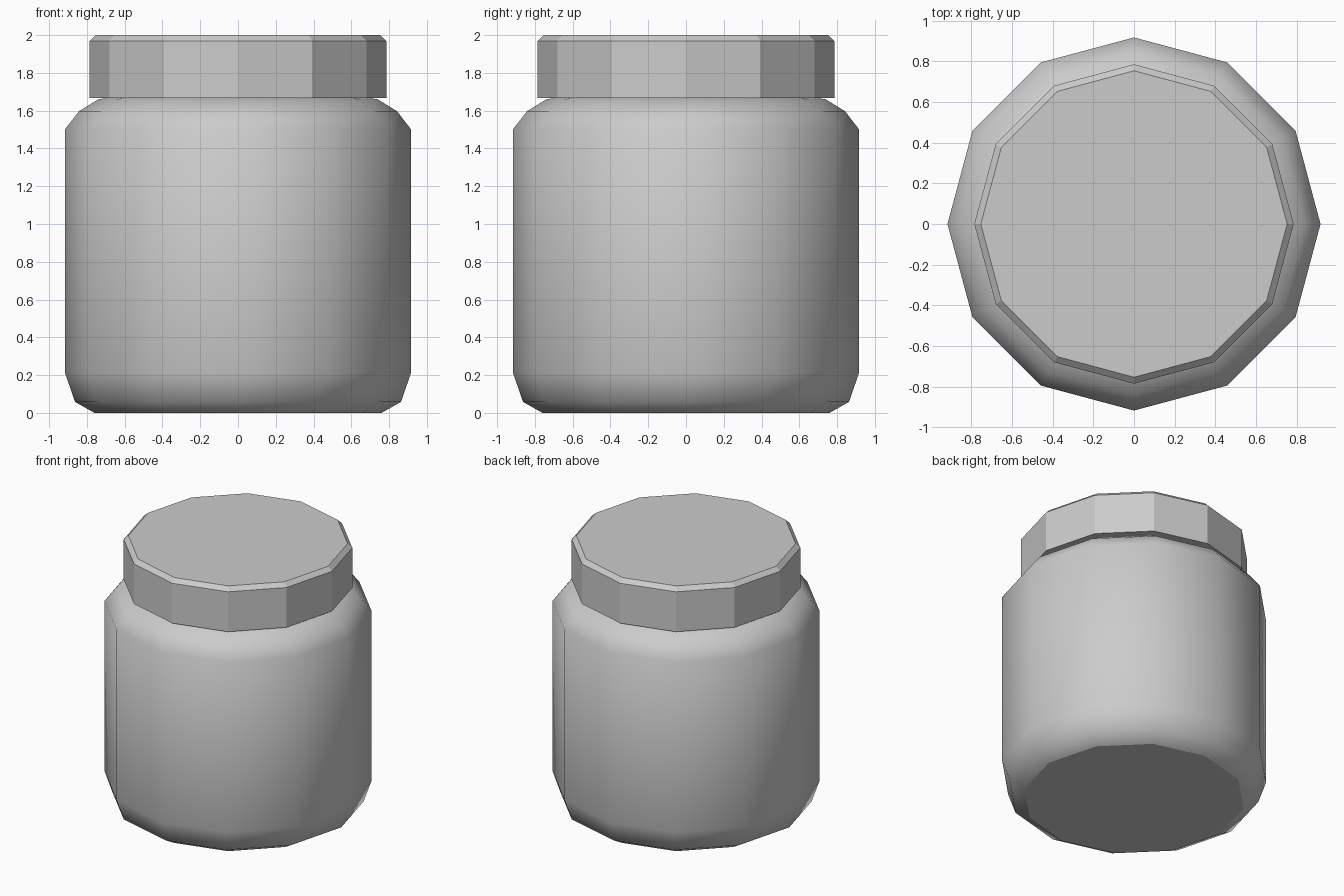
import bpy, bmesh, math

if "Cube" in bpy.data.objects:
    bpy.data.objects.remove(bpy.data.objects["Cube"])

SIDES = 12


def lathe(name, profile, cap_top, smooth):
    """Revolve (radius, z) points into a 12-sided closed-bottom shell."""
    bm = bmesh.new()
    rings = [[bm.verts.new((r * math.cos(2 * math.pi * i / SIDES),
                            r * math.sin(2 * math.pi * i / SIDES), z))
              for i in range(SIDES)] for r, z in profile]
    for low, high in zip(rings, rings[1:]):
        for i in range(SIDES):
            j = (i + 1) % SIDES
            face = bm.faces.new((low[i], low[j], high[j], high[i]))
            face.smooth = smooth
    # flat caps
    bm.faces.new(rings[0][::-1])
    if cap_top:
        bm.faces.new(rings[-1])
    mesh = bpy.data.meshes.new(name)
    bm.to_mesh(mesh)
    bm.free()
    obj = bpy.data.objects.new(name, mesh)
    bpy.context.collection.objects.link(obj)
    return obj


# Jar body with rounded base and shoulder, ending just under the lid
lathe("jar_body", [(0.76, 0), (0.863, 0.058), (0.917, 0.215), (0.917, 1.5),
                   (0.842, 1.597), (0.74, 1.66), (0.70, 1.667)], True, True)

# Faceted lid with a chamfered top edge
lathe("lid", [(0.785, 1.668), (0.785, 1.97), (0.753, 2.0)], True, False)
